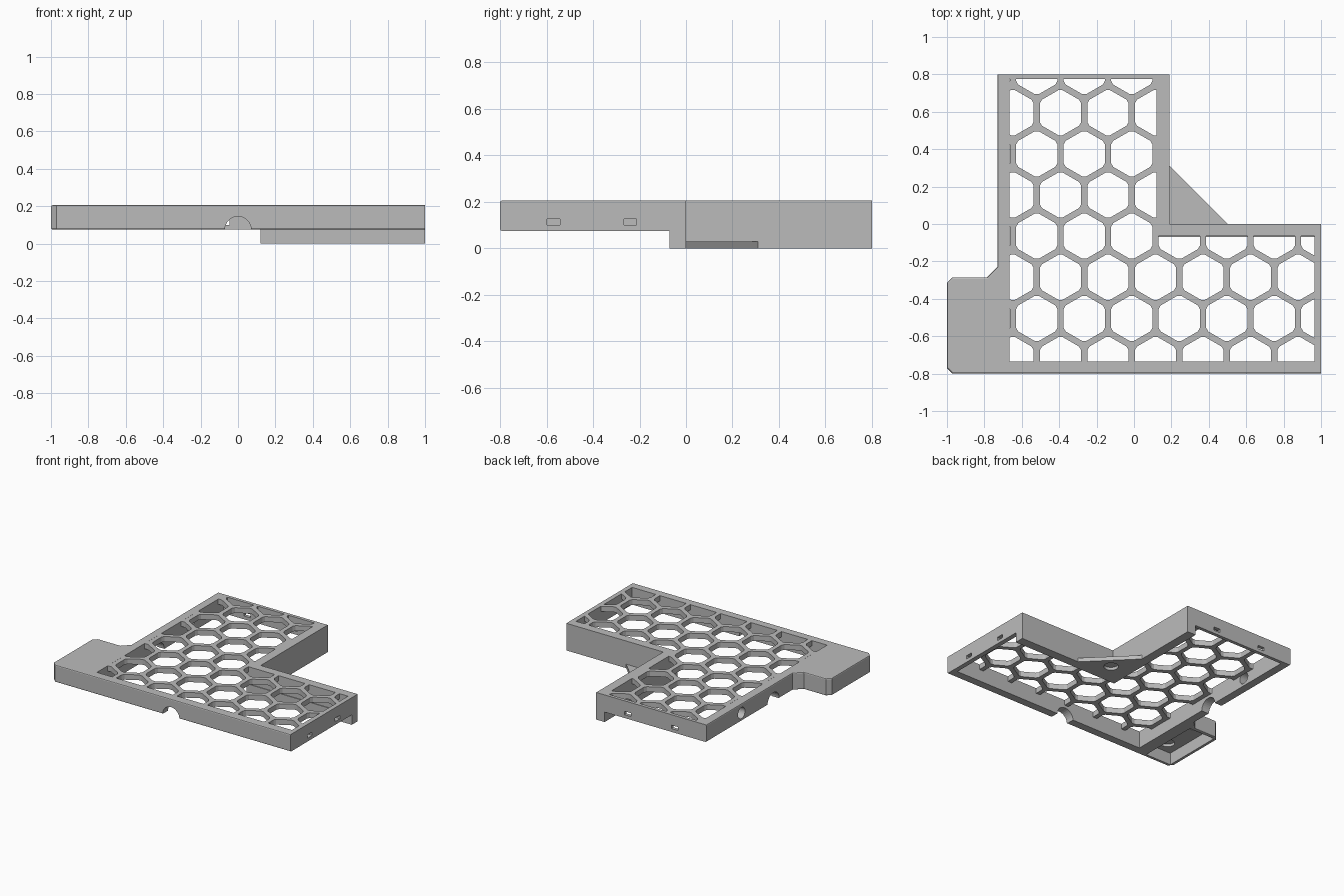
import bpy, bmesh, math
from mathutils import Matrix, Vector

if "Cube" in bpy.data.objects:
    bpy.data.objects.remove(bpy.data.objects["Cube"])

grey = bpy.data.materials.new("plain grey")
grey.use_nodes = True
grey.diffuse_color = (0.5, 0.5, 0.5, 1)
grey.node_tree.nodes["Principled BSDF"].inputs["Base Color"].default_value = (0.5, 0.5, 0.5, 1)

BASE, TOP = 0.075, 0.205      # rim height of the outer walls, top of the plate
GRID_UNDER = 0.165            # underside of the honeycomb


def finish(bm, name):
    bmesh.ops.recalc_face_normals(bm, faces=bm.faces)
    mesh = bpy.data.meshes.new(name)
    bm.to_mesh(mesh)
    bm.free()
    obj = bpy.data.objects.new(name, mesh)
    obj.data.materials.append(grey)
    bpy.context.scene.collection.objects.link(obj)
    return obj


def add_prism(bm, outline, z0, z1):
    face = bm.faces.new([bm.verts.new((x, y, z0)) for x, y in outline])
    up = bmesh.ops.extrude_face_region(bm, geom=[face])["geom"]
    bmesh.ops.translate(bm, vec=(0, 0, z1 - z0),
                        verts=[g for g in up if isinstance(g, bmesh.types.BMVert)])


def prism(name, outline, z0, z1):
    bm = bmesh.new()
    add_prism(bm, outline, z0, z1)
    return finish(bm, name)


def rect(x0, x1, y0, y1):
    return [(x0, y0), (x1, y0), (x1, y1), (x0, y1)]


def box(x, y, z, sx, sy, sz):
    return prism("box_cutter", rect(x - sx / 2, x + sx / 2, y - sy / 2, y + sy / 2),
                 z - sz / 2, z + sz / 2)


def cylinder(center, radius, depth, axis="Z"):
    turn = {"X": Matrix.Rotation(math.pi / 2, 4, "Y"),
            "Y": Matrix.Rotation(math.pi / 2, 4, "X"), "Z": Matrix()}[axis]
    bm = bmesh.new()
    bmesh.ops.create_cone(bm, cap_ends=True, segments=32, radius1=radius, radius2=radius,
                          depth=depth, matrix=Matrix.Translation(center) @ turn)
    return finish(bm, "round_cutter")


def cut(obj, cutter):
    cutter.hide_render = True
    mod = obj.modifiers.new("cut", "BOOLEAN")
    mod.operation, mod.solver, mod.object = "DIFFERENCE", "EXACT", cutter
    bpy.context.view_layer.update()
    bpy.context.view_layer.objects.active = obj
    bpy.ops.object.modifier_apply(modifier=mod.name)
    bpy.data.objects.remove(cutter)


# L-shaped frame with the side tab, softened along front and left edges
outline = [(-0.97, -0.8), (1, -0.8), (1, 0), (0.19, 0), (0.19, 0.8), (-0.73, 0.8),
           (-0.73, -0.23), (-0.785, -0.285), (-0.97, -0.285), (-1, -0.315), (-1, -0.77)]
bm = bmesh.new()
add_prism(bm, outline, BASE, TOP)
soft = []
for e in bm.edges:
    a, b = (v.co for v in e.verts)
    mid = (a + b) / 2
    if abs(a.z - b.z) < 0.001 and (mid.x < -0.72 or mid.y < -0.79):
        soft.append(e)
bmesh.ops.bevel(bm, geom=soft, offset=0.008, segments=2, profile=0.5, affect="EDGES")
frame = finish(bm, "frame")

window = [(-0.665, -0.735), (0.965, -0.735), (0.965, -0.065), (0.12, -0.065),
          (0.12, 0.775), (-0.665, 0.775)]
cut(frame, prism("window_cutter", window, -0.1, 0.4))

# Clip slots in the two thin end walls
for y in (-0.57, -0.24):
    cut(frame, box(0.98, y, 0.113, 0.1, 0.055, 0.026))
for x in (-0.467, -0.073):
    cut(frame, box(x, 0.79, 0.113, 0.055, 0.1, 0.026))

# Cable arches and the round port
cut(frame, cylinder((0, -0.77, BASE), 0.07, 0.2, "Y"))
cut(frame, cylinder((-0.7, 0, BASE), 0.07, 0.2, "X"))
cut(frame, cylinder((-0.7, 0.38, 0.135), 0.042, 0.2, "X"))

# Hollow underside of the tab with two blind round pockets
cut(frame, prism("tab_cutter", rect(-0.975, -0.76, -0.775, -0.31), 0, 0.165))
for y in (-0.68, -0.385):
    cut(frame, cylinder((-0.87, y, 0.16), 0.05, 0.05))

# Honeycomb plate: hexagons with clipped corners, trimmed by the window
PITCH, RADIUS = 0.254, 0.127
bm = bmesh.new()
for row in range(8):
    y = 0.815 - row * PITCH * math.sqrt(3) / 2
    for col in range(-1, 8):
        x = -0.52 + (col + 0.5 * (row % 2)) * PITCH
        corners = [Vector((x + RADIUS * math.sin(k * math.pi / 3),
                           y + RADIUS * math.cos(k * math.pi / 3))) for k in range(6)]
        ring = []
        for k, c in enumerate(corners):
            ring += [c.lerp(corners[k - 1], 0.1), c.lerp(corners[(k + 1) % 6], 0.1)]
        add_prism(bm, ring, 0.1, 0.3)
honeycomb = prism("honeycomb", window, GRID_UNDER, TOP)
cut(honeycomb, finish(bm, "hex_cutter"))

# Deep walls along the inner corner
prism("inner_corner_wall", [(0.12, -0.07), (1, -0.07), (1, 0), (0.19, 0), (0.19, 0.8),
                            (0.12, 0.8)], 0, BASE)

# Corner gusset with a blind pocket underneath
gusset = prism("corner_gusset", [(0.19, 0), (0.5, 0), (0.19, 0.31)], 0, 0.03)
cut(gusset, cylinder((0.285, 0.095, 0), 0.05, 0.044))
